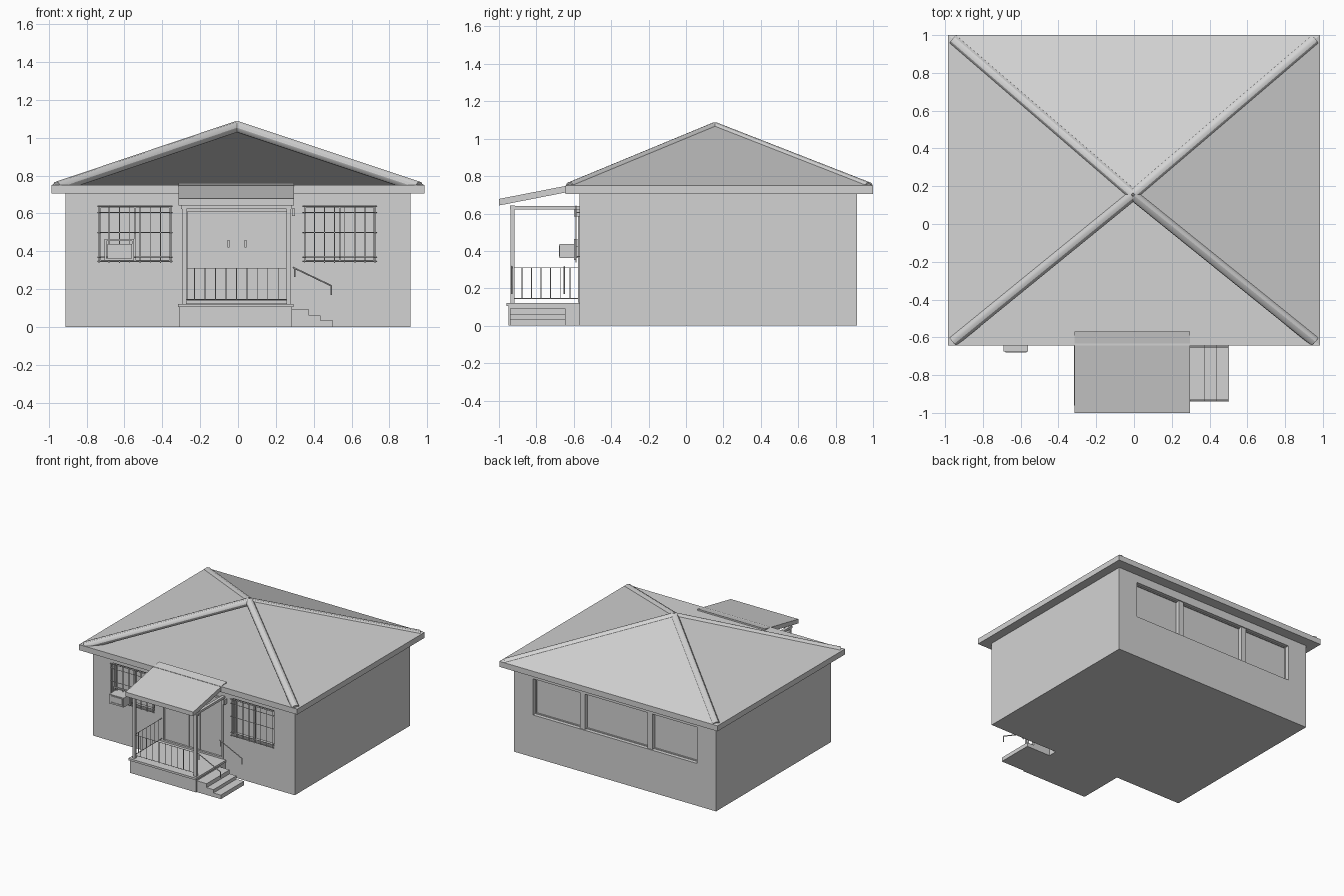
import bpy, bmesh
from mathutils import Vector, Matrix

cube = bpy.data.objects.get("Cube")
if cube:
    bpy.data.objects.remove(cube)

grey = bpy.data.materials.new("plain_grey")
grey.use_nodes = True
TONE = (0.65, 0.65, 0.65, 1)
grey.diffuse_color = TONE
grey.node_tree.nodes["Principled BSDF"].inputs["Base Color"].default_value = TONE


def finish(name, bm):
    bmesh.ops.recalc_face_normals(bm, faces=bm.faces)
    me = bpy.data.meshes.new(name)
    bm.to_mesh(me)
    bm.free()
    me.materials.append(grey)
    ob = bpy.data.objects.new(name, me)
    bpy.context.collection.objects.link(ob)
    return ob


def boxes(name, *spans):
    """One object made of boxes, each (x0, x1, y0, y1, z0, z1)."""
    bm = bmesh.new()
    for x0, x1, y0, y1, z0, z1 in spans:
        mid = Vector((x0 + x1, y0 + y1, z0 + z1)) / 2
        size = Matrix.Diagonal((x1 - x0, y1 - y0, z1 - z0, 1))
        bmesh.ops.create_cube(bm, size=1, matrix=Matrix.Translation(mid) @ size)
    return finish(name, bm)


def rods(name, radius, lines, sides=6):
    """One object made of straight rods between pairs of points."""
    bm = bmesh.new()
    for a, b in lines:
        a, b = Vector(a), Vector(b)
        turn = (b - a).to_track_quat('Z', 'Y').to_matrix().to_4x4()
        bmesh.ops.create_cone(bm, cap_ends=True, segments=sides, radius1=radius,
                              radius2=radius, depth=(b - a).length,
                              matrix=Matrix.Translation((a + b) / 2) @ turn)
    return finish(name, bm)


def extrude_x(name, profile, x0, x1):
    """Prism along x from a (y, z) outline."""
    bm = bmesh.new()
    face = bm.faces.new([bm.verts.new((x0, y, z)) for y, z in profile])
    ext = bmesh.ops.extrude_face_region(bm, geom=[face])
    verts = [v for v in ext["geom"] if isinstance(v, bmesh.types.BMVert)]
    bmesh.ops.translate(bm, verts=verts, vec=(x1 - x0, 0, 0))
    return finish(name, bm)


def frame(name, x0, x1, z0, z1, y0, y1, t, uprights=()):
    """Rectangular frame in the xz plane with extra uprights."""
    return boxes(name, (x0, x1, y0, y1, z0, z0 + t), (x0, x1, y0, y1, z1 - t, z1),
                 *[(x - t / 2, x + t / 2, y0, y1, z0 + t, z1 - t)
                   for x in (x0 + t / 2, x1 - t / 2, *uprights)])


FRONT, BACK, BASE = -0.57, 0.915, 0.0
SILL, HEAD = 0.345, 0.64
front_windows = {"right": (-0.735, -0.355), "left": (0.35, 0.725)}

# Walls with recessed openings
walls = boxes("house_walls", (-0.912, 0.912, FRONT, BACK, BASE, 0.72))
cuts = [(x0, x1, FRONT - 0.1, FRONT + 0.03, SILL, HEAD) for x0, x1 in front_windows.values()]
cuts.append((-0.28, 0.27, FRONT - 0.1, FRONT + 0.025, 0.125, 0.625))
cuts.append((-0.74, 0.74, BACK - 0.04, BACK + 0.1, SILL, HEAD))
cutter = boxes("opening_cutter", *cuts)
cutter.hide_render = True
mod = walls.modifiers.new("openings", 'BOOLEAN')
mod.object = cutter
mod.solver = 'EXACT'
bpy.context.view_layer.objects.active = walls
bpy.ops.object.modifier_apply(modifier=mod.name)
bpy.data.objects.remove(cutter)

# Flat ceiling slab with eaves, and roof slopes on the sides and back (front is open)
X, Y0, Y1, EAVE = 0.985, -0.643, 1.0, 0.75
apex = Vector((-0.005, 0.155, 1.08))
boxes("ceiling_and_eaves", (-X, X, Y0, Y1, 0.705, EAVE))
bm = bmesh.new()
corners = [(X, Y0, EAVE), (X, Y1, EAVE), (-X, Y1, EAVE), (-X, Y0, EAVE)]
ring = [bm.verts.new(c) for c in corners]
top = bm.verts.new(apex)
for a, b in zip(ring, ring[1:]):
    bm.faces.new((a, b, top))
finish("roof_slopes", bm)

# Rounded caps along the hips
drop = Vector((0, 0, -0.021))
caps = rods("hip_caps", 0.03,
            [(Vector(c).lerp(apex, 0.03) + drop, apex + drop) for c in corners], 12)
bpy.ops.object.select_all(action='DESELECT')
caps.select_set(True)
bpy.context.view_layer.objects.active = caps
bpy.ops.object.shade_smooth_by_angle()

# Barred front windows
for side, (x0, x1) in front_windows.items():
    frame(side + "_window_frame", x0, x1, SILL, HEAD, FRONT + 0.01, FRONT + 0.03,
          0.01, [(x0 + x1) / 2])
    y = FRONT - 0.018
    n = 7
    bars = [((x, y, SILL - 0.006), (x, y, HEAD + 0.004))
            for x in (x0 + (x1 - x0) * i / n for i in range(n + 1))]
    bars += [((x0 - 0.008, y, z), (x1 + 0.01, y, z))
             for z in (SILL, 0.37, 0.5, 0.605, HEAD)]
    bars += [((x, y, z), (x, FRONT + 0.01, z)) for x in (x0, x1) for z in (0.37, 0.605)]
    rods(side + "_window_bars", 0.0028, bars)

# Wide rear window
frame("rear_window_frame", -0.74, 0.74, SILL, HEAD, BACK - 0.04, BACK - 0.03, 0.006)
boxes("rear_window_mullions", *[(x - 0.022, x + 0.022, BACK - 0.04, BACK - 0.008, SILL, HEAD)
                                for x in (-0.31, 0.3)])

# Double door
frame("door_frame", -0.28, 0.27, 0.125, 0.625, FRONT - 0.008, FRONT + 0.025, 0.014)
boxes("door_leaves", (-0.266, 0.018, FRONT + 0.008, FRONT + 0.025, 0.139, 0.611),
      (0.024, 0.256, FRONT + 0.008, FRONT + 0.025, 0.139, 0.611))
boxes("door_mouldings", *[(x - 0.006, x + 0.006, FRONT + 0.002, FRONT + 0.01, 0.139, 0.611)
                          for x in (-0.05, 0.021, 0.05)])
boxes("door_handles", *[(x - 0.005, x + 0.005, FRONT - 0.015, FRONT + 0.01, 0.42, 0.46)
                        for x in (-0.05, 0.04)])

# Air conditioner on its bracket
boxes("air_conditioner", (-0.69, -0.56, -0.675, FRONT + 0.02, 0.362, 0.438))
frame("air_conditioner_bracket", -0.705, -0.55, 0.352, 0.465, -0.6, -0.585, 0.01)
frame("air_conditioner_grille", -0.68, -0.57, 0.37, 0.43, -0.68, -0.673, 0.008)

# Wall lamp
boxes("wall_lamp", (0.285, 0.3, -0.6, FRONT, 0.585, 0.625))

# Porch platform
boxes("porch_base", (-0.312, 0.286, -0.948, FRONT, BASE, 0.105))
boxes("porch_floor", (-0.318, 0.292, -0.96, FRONT, 0.105, 0.122))

# Porch posts and top beams
PL, PR, PY = -0.285, 0.268, -0.928
boxes("porch_posts", *[(x - 0.012, x + 0.012, PY - 0.01, PY + 0.01, 0.122, 0.625)
                       for x in (PL, PR)])
boxes("porch_beams", (-0.3, 0.282, PY - 0.014, PY + 0.014, 0.622, 0.642),
      *[(x - 0.012, x + 0.012, PY, FRONT, 0.622, 0.64) for x in (PL, PR)])

# Sloping porch roof resting on the ceiling slab
extrude_x("porch_roof", [(-1.0, 0.643), (-1.0, 0.678), (FRONT, 0.762),
                         (FRONT, 0.727)], -0.315, 0.296)

# Porch railings
LOW, HIGH = 0.145, 0.31
rails = []
for z in (LOW, HIGH):
    rails += [((PL, PY, z), (PR, PY, z)), ((PL, PY, z), (PL, FRONT, z))]
for i in range(1, 10):
    x = PL + (PR - PL) * i / 10
    rails.append(((x, PY, LOW), (x, PY, HIGH)))
for i in range(1, 7):
    y = PY + (FRONT - PY) * i / 7
    rails.append(((PL, y, LOW), (PL, y, HIGH)))
rods("porch_railings", 0.0025, rails)

# Side steps
S0, S1 = -0.94, -0.643
boxes("side_steps", *[(0.28, x, S0, S1, BASE, z)
                      for x, z in ((0.375, 0.092), (0.437, 0.06), (0.503, 0.033))])

# Step handrails with short end posts
hand = []
for y in (S0 + 0.008, S1 - 0.008):
    hand += [((0.29, y, 0.315), (0.495, y, 0.217)), ((0.3, y, 0.265), (0.3, y, 0.31)),
             ((0.493, y, 0.17), (0.493, y, 0.217))]
rods("step_handrails", 0.004, hand)
